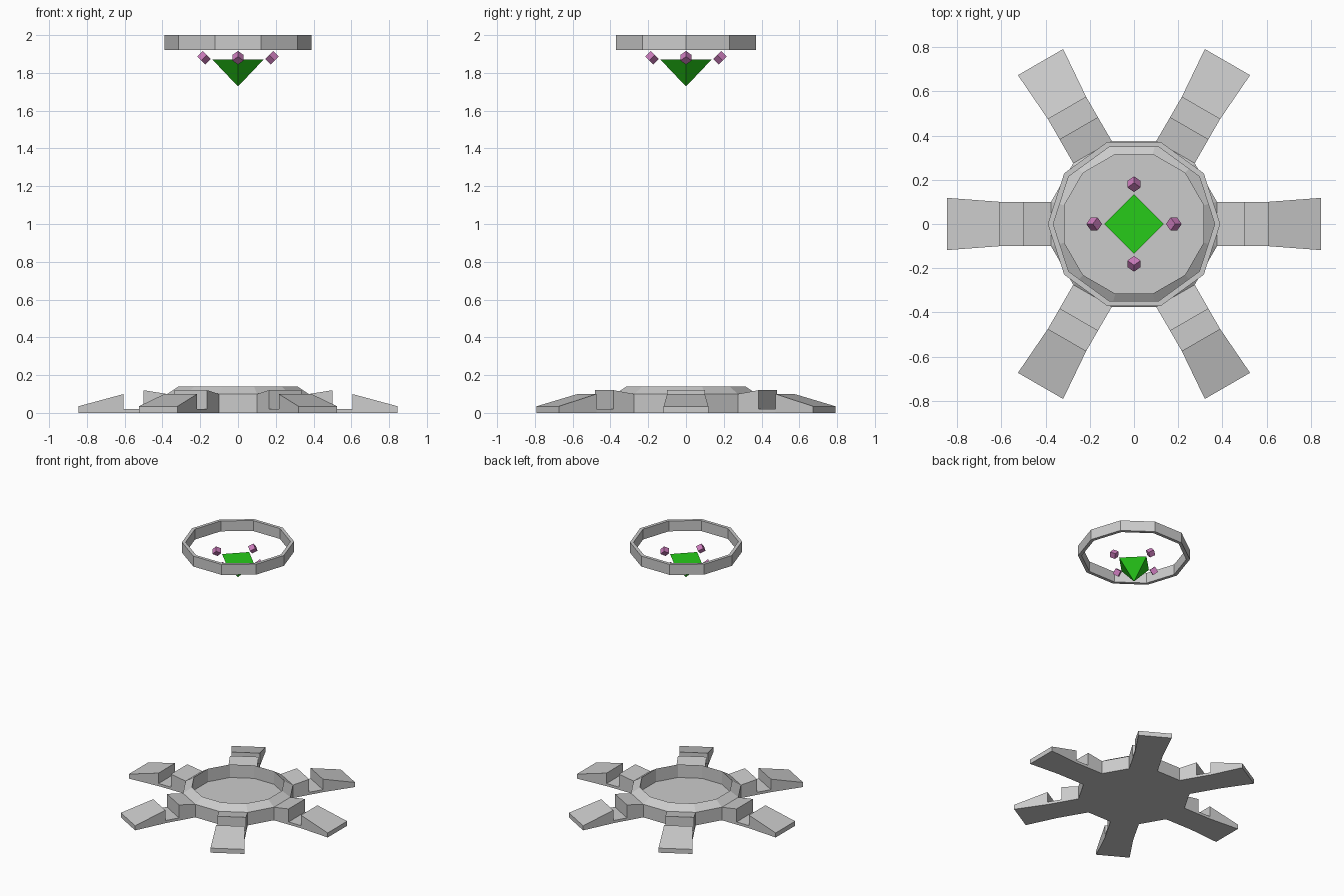
import bpy, bmesh
from math import radians, cos, sin, tan
from mathutils import Matrix, Vector

if "Cube" in bpy.data.objects:
    bpy.data.objects.remove(bpy.data.objects["Cube"])


def material(name, color):
    m = bpy.data.materials.new(name)
    m.diffuse_color = (*color, 1)
    m.use_nodes = True
    m.node_tree.nodes["Principled BSDF"].inputs["Base Color"].default_value = m.diffuse_color
    return m


def finish(bm, name, mat=None):
    bmesh.ops.remove_doubles(bm, verts=bm.verts, dist=0.0005)
    bmesh.ops.recalc_face_normals(bm, faces=bm.faces)
    me = bpy.data.meshes.new(name)
    bm.to_mesh(me)
    bm.free()
    ob = bpy.data.objects.new(name, me)
    bpy.context.collection.objects.link(ob)
    if mat:
        me.materials.append(mat)
    return ob


def loop(bm, n, radius, z, start=0.0):
    return [bm.verts.new((radius * cos(start + radians(360 / n * i)),
                          radius * sin(start + radians(360 / n * i)), z))
            for i in range(n)]


def bridge(bm, a, b, skip=lambda i: False):
    n = len(a)
    for i in range(n):
        if not skip(i):
            bm.faces.new((a[i], a[(i + 1) % n], b[(i + 1) % n], b[i]))


# Base: twelve-sided dish with six radial feet, one closed shell
bm = bmesh.new()
A, start = 0.375, radians(-15)
k = 1 / cos(radians(15))
rows = [loop(bm, 12, a * k, z, start) for a, z in
        [(A, 0), (A, 0.10), (0.315, 0.14), (0.315, 0.04)]]
bridge(bm, rows[0], rows[1], lambda i: i % 2 == 0)   # legs attach on even sides
bridge(bm, rows[1], rows[2])
bridge(bm, rows[2], rows[3])
bm.faces.new(rows[3])
bm.faces.new(rows[0][::-1])

# Legs: stations of (radius, top height, half width)
stations = [(A, 0.10, A * tan(radians(15))), (0.5, 0.12, 0.1), (0.5, 0.02, 0.1),
            (0.605, 0.02, 0.1), (0.605, 0.10, 0.1), (0.845, 0.035, 0.118)]
for leg in range(6):
    rot = Matrix.Rotation(radians(60 * leg), 3, 'Z')
    secs = [[bm.verts.new(rot @ Vector(p)) for p in
             ((r, -w, 0), (r, -w, z), (r, w, z), (r, w, 0))]
            for r, z, w in stations]
    for i, (a, b) in enumerate(zip(secs, secs[1:])):
        bm.faces.new((a[1], b[1], b[2], a[2]))
        if stations[i][0] != stations[i + 1][0]:
            bm.faces.new((a[0], b[0], b[1], a[1]))
            bm.faces.new((a[2], b[2], b[3], a[3]))
            bm.faces.new((a[3], b[3], b[0], a[0]))
    bm.faces.new(secs[-1])
finish(bm, "base_with_feet")

# Floating ten-sided ring
bm = bmesh.new()
ring = [loop(bm, 10, r, z) for r, z in
        [(0.39, 1.92), (0.39, 2.0), (0.365, 2.0), (0.365, 1.92)]]
for i in range(4):
    bridge(bm, ring[i], ring[(i + 1) % 4])
finish(bm, "floating_ring")

# Inverted green pyramid
bm = bmesh.new()
top = loop(bm, 4, 0.135, 1.87)
tip = bm.verts.new((0, 0, 1.728))
bm.faces.new(top)
for i in range(4):
    bm.faces.new((top[i], top[(i + 1) % 4], tip))
finish(bm, "pointer", material("green", (0.02, 0.6, 0.01)))

# Four small tilted cubes around the pyramid
pink = material("pink", (0.6, 0.2, 0.5))
for i in range(4):
    bm = bmesh.new()
    mat = (Matrix.Rotation(radians(90 * i), 4, 'Z')
           @ Matrix.Translation((0.18, 0, 1.88))
           @ Matrix.Rotation(radians(-45), 4, 'Y')
           @ Matrix.Rotation(radians(45), 4, 'Z'))
    bmesh.ops.create_cube(bm, size=0.042, matrix=mat)
    finish(bm, f"small_cube_{i + 1}", pink)
